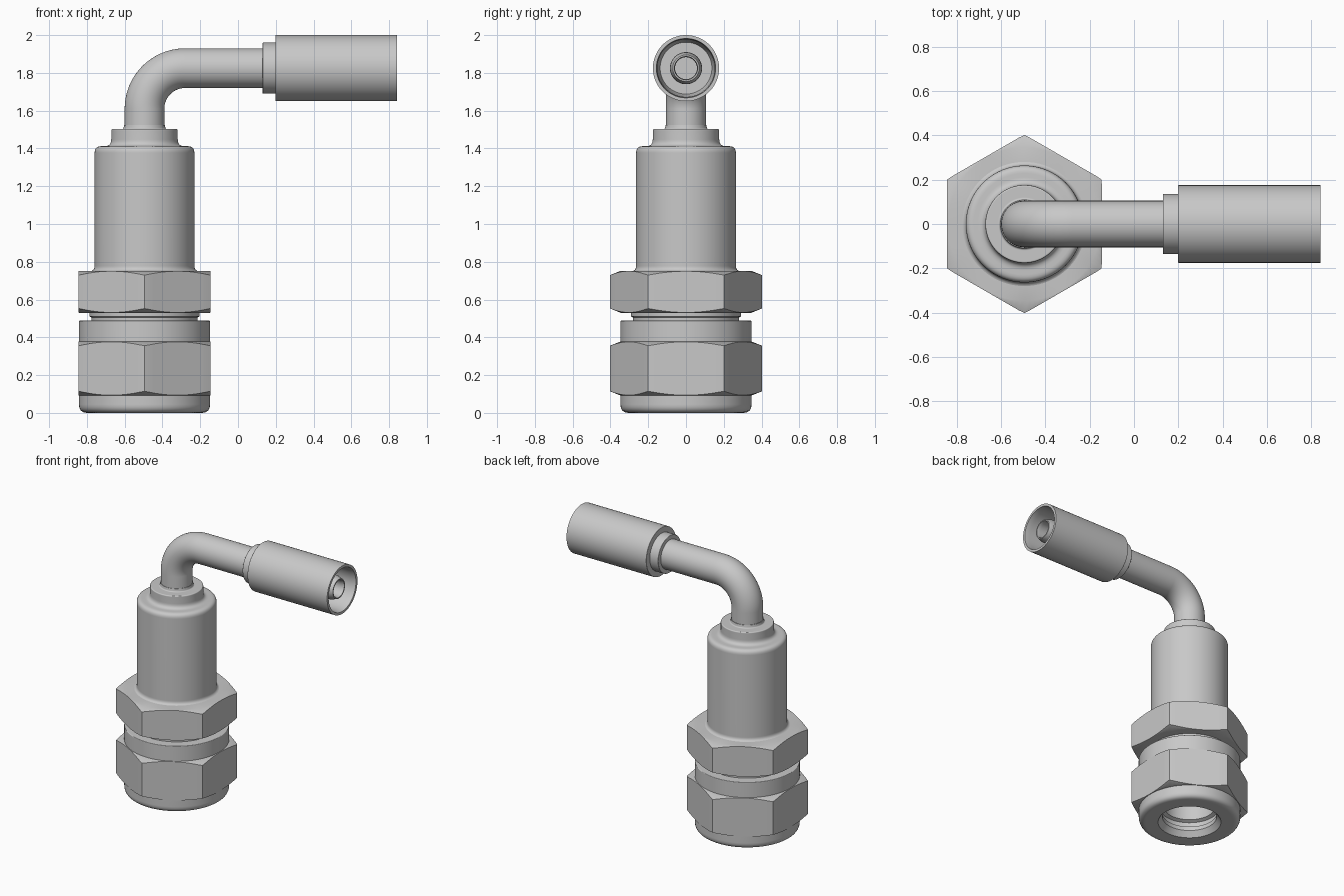
import bpy
import bmesh
from math import cos, sin, pi, tau
from mathutils import Vector, Matrix

cube = bpy.data.objects.get("Cube")
if cube:
    bpy.data.objects.remove(cube)

STEEL = (0.58, 0.58, 0.58, 1)
steel = bpy.data.materials.new("light grey steel")
steel.use_nodes = True
steel.diffuse_color = STEEL
bsdf = steel.node_tree.nodes["Principled BSDF"]
bsdf.inputs["Base Color"].default_value = STEEL
bsdf.inputs["Roughness"].default_value = 0.5

AXIS_X = -0.495   # upright axis of the fitting
ARM_Z = 1.825     # height of the level arm
SIDES = 96
UPRIGHT = Matrix.Translation((AXIS_X, 0, 0))
LEVEL = Matrix.Translation((0, 0, ARM_Z)) @ Matrix.Rotation(pi / 2, 4, "Y")


def skin(name, rings, matrix=Matrix()):
    """Join rings of points into one smooth-shaded surface."""
    bm = bmesh.new()
    loops = [[bm.verts.new(matrix @ Vector(p)) for p in ring] for ring in rings]
    for low, high in zip(loops, loops[1:]):
        for i in range(len(low)):
            j = (i + 1) % len(low)
            bm.faces.new((low[i], low[j], high[j], high[i]))
    bmesh.ops.remove_doubles(bm, verts=bm.verts, dist=1e-5)
    bmesh.ops.recalc_face_normals(bm, faces=bm.faces)
    mesh = bpy.data.meshes.new(name)
    bm.to_mesh(mesh)
    bm.free()
    mesh.materials.append(steel)
    obj = bpy.data.objects.new(name, mesh)
    bpy.context.collection.objects.link(obj)
    bpy.ops.object.select_all(action="DESELECT")
    obj.select_set(True)
    bpy.context.view_layer.objects.active = obj
    bpy.ops.object.shade_smooth_by_angle(angle=pi / 6)
    weighted = obj.modifiers.new("even shading", "WEIGHTED_NORMAL")
    weighted.keep_sharp = True
    return obj


def rounded(points, steps=6):
    """Round profile corners; a third number on a point is its cut-back."""
    out = []
    for i, p in enumerate(points):
        here = Vector(p[:2])
        if len(p) == 2:
            out.append(here)
            continue
        before, after = Vector(points[i - 1][:2]), Vector(points[i + 1][:2])
        a = here + (before - here).normalized() * p[2]
        b = here + (after - here).normalized() * p[2]
        for s in range(steps + 1):
            t = s / steps
            out.append(a * (1 - t) ** 2 + here * 2 * t * (1 - t) + b * t * t)
    return out


def lathe(name, points, matrix=UPRIGHT):
    """Turn a (radius, height) profile about its axis."""
    angles = [tau * i / SIDES for i in range(SIDES)]
    rings = [[(r * cos(a), r * sin(a), h) for a in angles] for r, h in rounded(points)]
    return skin(name, rings, matrix)


def hex_nut(name, z0, z1, inner, flat=0.35, slope=0.4):
    """Hexagon with flats on the x sides and turned chamfers on both ends."""
    def ring(radius, z, rise=0):
        pts = []
        for i in range(SIDES):
            a = tau * i / SIDES
            off = (a + pi / 6) % (pi / 3) - pi / 6
            edge = min(flat / cos(off), 0.402)
            r = radius or edge
            pts.append((r * cos(a), r * sin(a), z + rise * (edge - 0.346) * slope))
        return pts
    rings = [ring(inner, z0), ring(0.346, z0), ring(None, z0, 1),
             ring(None, z1, -1), ring(0.346, z1), ring(inner, z1)]
    return skin(name, rings, UPRIGHT)


# Lower nut: rim with the stepped bore, hexagon and collar
lathe("nut_rim", [
    (0, 0.60), (0.175, 0.60), (0.175, 0.12), (0.20, 0.11), (0.20, 0.075),
    (0.185, 0.07), (0.185, 0.04), (0.215, 0), (0.347, 0, 0.045),
    (0.347, 0.12), (0.25, 0.12)])
hex_nut("nut_hexagon", 0.092, 0.378, 0.25)
lathe("nut_collar", [(0.25, 0.36), (0.347, 0.36), (0.347, 0.488, 0.006), (0.25, 0.488)])
lathe("groove_neck", [(0.28, 0.47), (0.28, 0.505), (0.292, 0.51), (0.292, 0.54)])

# Upper hexagon and barrel
hex_nut("body_hexagon", 0.53, 0.752, 0.25)
lathe("barrel", [
    (0.29, 0.75), (0.264, 0.752, 0.026), (0.264, 1.412, 0.035),
    (0.176, 1.412, 0.035), (0.176, 1.503, 0.008), (0.112, 1.503, 0.008),
    (0.108, 1.525), (0.09, 1.525)])

# Bent tube
bend, radius = 0.215, 0.105
path = [(AXIS_X, 1.48, 0)]
for k in range(25):
    t = pi / 2 * k / 24
    path.append((AXIS_X + bend * (1 - cos(t)), ARM_Z - bend * (1 - sin(t)), t))
path.append((0.15, ARM_Z, pi / 2))
tube_rings = []
for x, z, t in path:
    circle = [tau * i / SIDES for i in range(SIDES)]
    tube_rings.append([(x + radius * cos(a) * cos(t), radius * sin(a),
                        z - radius * cos(a) * sin(t)) for a in circle])
skin("bent_tube", tube_rings)

# Stop ring and open hose sleeve
lathe("stop_ring", [(0.09, 0.13), (0.135, 0.13, 0.005), (0.135, 0.21), (0.09, 0.21)], LEVEL)
lathe("hose_sleeve", [
    (0.08, 0.198), (0.175, 0.198, 0.004), (0.175, 0.842), (0.157, 0.842),
    (0.152, 0.80), (0.152, 0.32), (0.137, 0.26), (0.08, 0.26)], LEVEL)

# Hollow nipple with shallow barbs inside the sleeve
barbs = [(0.085, 0.25)]
for k in range(5):
    h = 0.34 + 0.09 * k
    barbs += [(0.085, h), (0.076, h + 0.005)]
lathe("hose_nipple", barbs + [
    (0.084, 0.77), (0.07, 0.815), (0.062, 0.815), (0.058, 0.79), (0.058, 0.2), (0, 0.2)], LEVEL)
